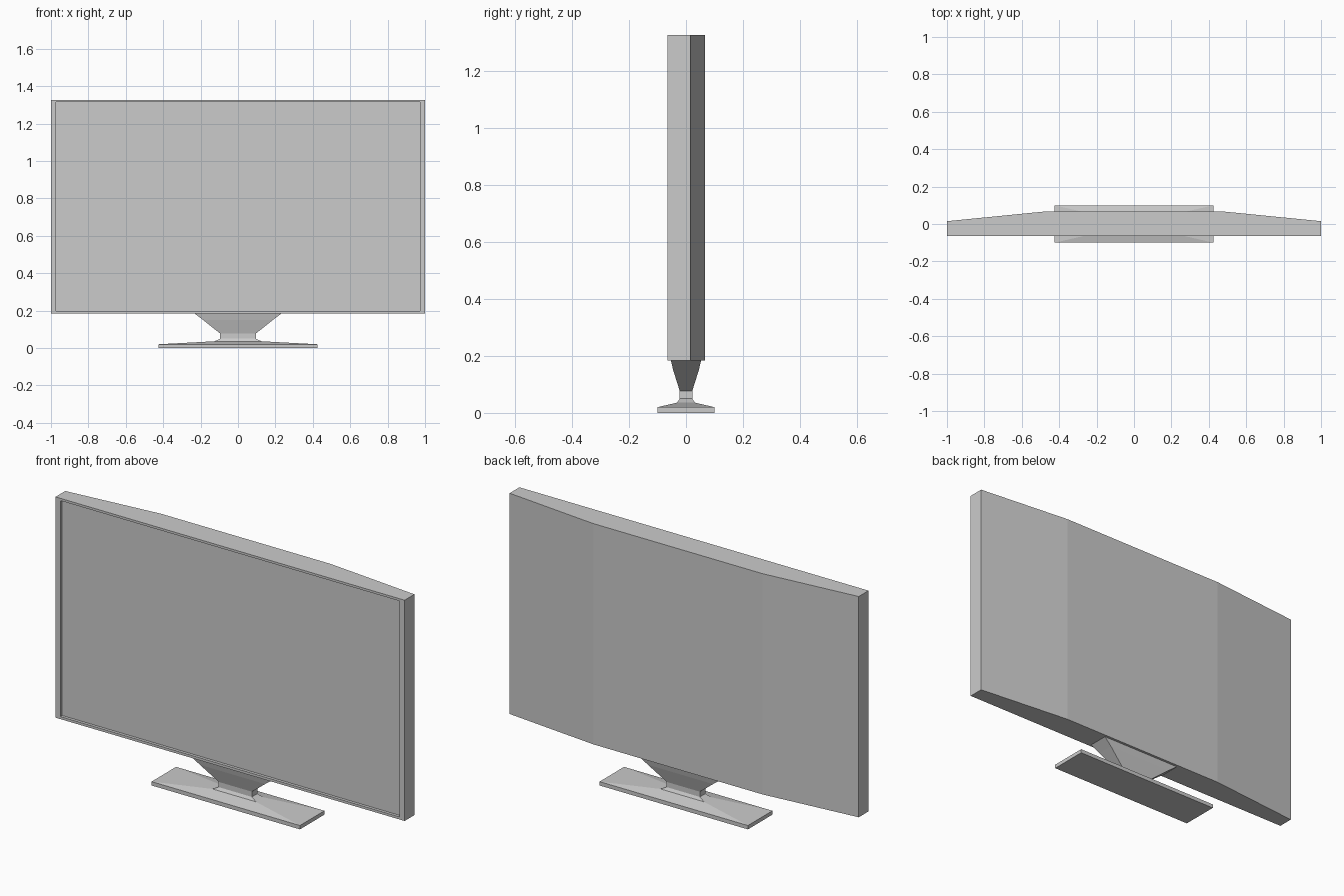
import bpy, bmesh

if "Cube" in bpy.data.objects:
    bpy.data.objects.remove(bpy.data.objects["Cube"])


def make_object(name, bm):
    bmesh.ops.recalc_face_normals(bm, faces=bm.faces)
    mesh = bpy.data.meshes.new(name)
    bm.to_mesh(mesh)
    bm.free()
    obj = bpy.data.objects.new(name, mesh)
    bpy.context.collection.objects.link(obj)
    return obj


def loft(name, rings):
    """Skin a list of closed point loops and cap both ends."""
    bm = bmesh.new()
    loops = [[bm.verts.new(p) for p in ring] for ring in rings]
    n = len(loops[0])
    for a, b in zip(loops, loops[1:]):
        for i in range(n):
            j = (i + 1) % n
            bm.faces.new((a[i], a[j], b[j], b[i]))
    bm.faces.new(loops[0][::-1])
    bm.faces.new(loops[-1])
    return make_object(name, bm)


def rect_xy(hx, hy, z):
    return [(-hx, -hy, z), (hx, -hy, z), (hx, hy, z), (-hx, hy, z)]


# Screen housing: plan outline with tapered back, extruded upward
BOTTOM, TOP, FRONT = 0.184, 1.327, -0.065
half = [(1.0, FRONT), (1.0, 0.015), (0.485, 0.066)]
outline = half + [(-x, y) for x, y in reversed(half)]
housing = loft("screen_housing", [[(x, y, z) for x, y in outline] for z in (BOTTOM, TOP)])

# Recessed display panel: inset the front face, then push it back
bm = bmesh.new()
bm.from_mesh(housing.data)
bm.normal_update()
front = min(bm.faces, key=lambda f: f.normal.y)
bezel = bmesh.ops.extrude_discrete_faces(bm, faces=[front])["faces"][0]
for v in bezel.verts:
    v.co.x *= 0.972
    v.co.z += 0.013 if v.co.z < 0.7 else -0.012
panel = bmesh.ops.extrude_discrete_faces(bm, faces=[bezel])["faces"][0]
bmesh.ops.translate(bm, verts=panel.verts, vec=(0, 0.015, 0))
bm.to_mesh(housing.data)
bm.free()

# Stand: foot plate, sloped top, narrow neck and flared support
stand_profile = [  # half width, half depth, height
    (0.425, 0.10, 0.0),
    (0.425, 0.10, 0.02),
    (0.125, 0.031, 0.036),
    (0.095, 0.022, 0.05),
    (0.095, 0.022, 0.077),
    (0.187, 0.045, 0.15),
    (0.232, 0.053, BOTTOM),
]
loft("stand", [rect_xy(*p) for p in stand_profile])
